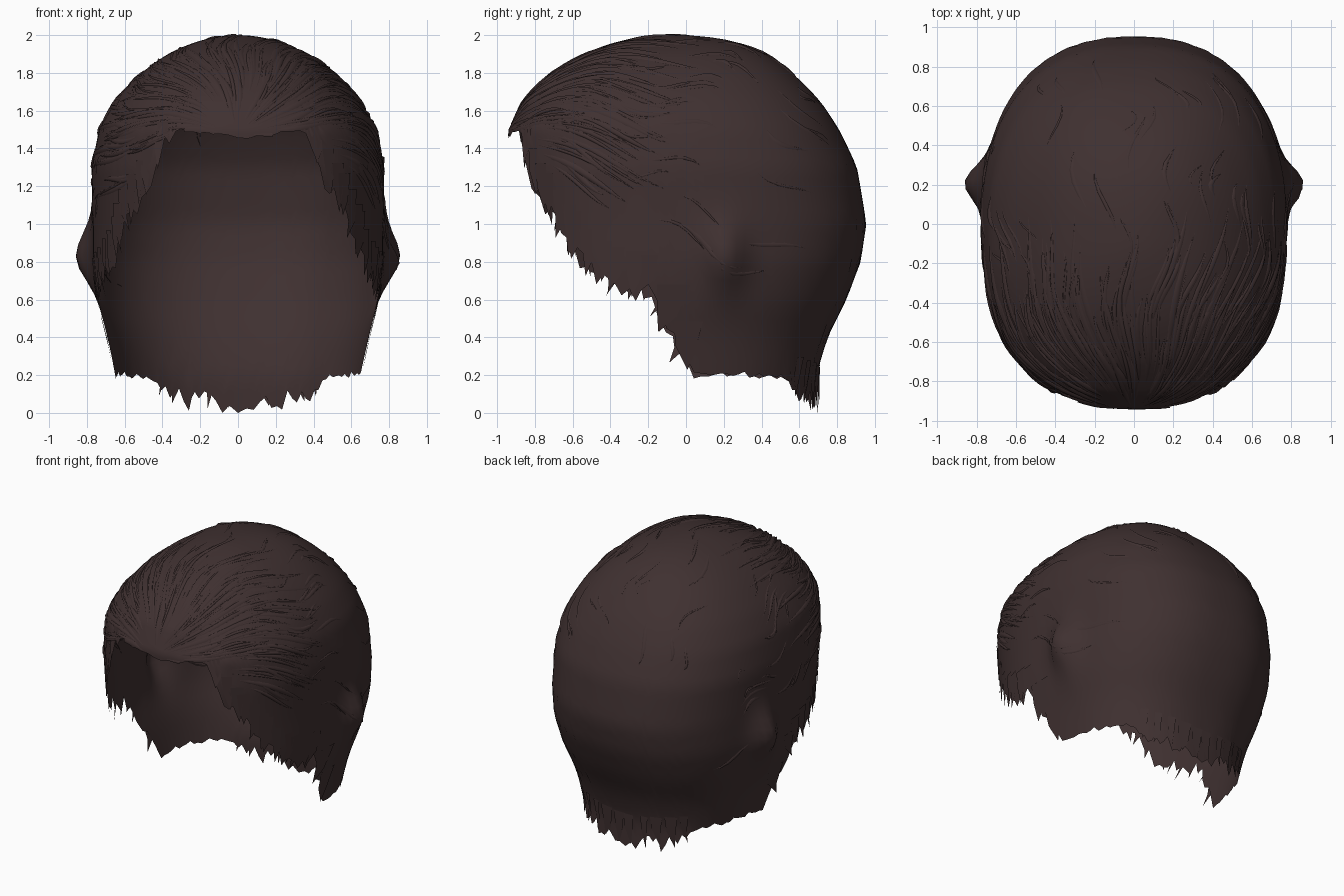
import bpy, bmesh, random
from math import sin, cos, pi, radians, sqrt, exp, copysign
from mathutils import Vector
from mathutils.bvhtree import BVHTree

random.seed(4)
cube = bpy.data.objects.get("Cube")
if cube:
    bpy.data.objects.remove(cube)

# Dark brown hair colour
hair = bpy.data.materials.new("dark_brown_hair")
hair.use_nodes = True
hair.diffuse_color = (0.05, 0.03, 0.03, 1)
hair.node_tree.nodes["Principled BSDF"].inputs["Base Color"].default_value = (0.05, 0.03, 0.03, 1)

# Head outline: height, half width, front, back
OUTLINE = [(2, 0, -.05, -.05), (1.97, .2, -.3, .24), (1.9, .37, -.52, .42),
           (1.8, .51, -.7, .56), (1.65, .65, -.86, .71), (1.5, .735, -.94, .81),
           (1.3, .775, -.95, .905), (1, .77, -.93, .955), (.8, .77, -.9, .925),
           (.6, .745, -.9, .85), (.4, .69, -.85, .75), (.2, .65, -.8, .69), (0, .64, -.8, .7)]
# Hairline: angle from the front, height
HEM = [(0, 1.46), (24, 1.5), (28, 1.4), (32, 1.25), (41, 1.1), (52, .92), (56, .8),
       (69, .68), (80, .64), (84, .6), (89, .42), (95, .2), (109, .21), (139, .19),
       (146, .09), (180, .04)]


def lookup(table, key):
    """Linear interpolation of a table by its first column."""
    for a, b in zip(table, table[1:]):
        if key <= b[0]:
            f = max(0, (key - a[0]) / (b[0] - a[0]))
            return [p + (q - p) * f for p, q in zip(a[1:], b[1:])]
    return list(table[-1][1:])


ROOTED = [(sqrt(2 - z), w, f, b) for z, w, f, b in OUTLINE]


def power(v, e=.84):
    return copysign(abs(v) ** e, v)


def head_point(phi, z):
    w, front, back = lookup(ROOTED, sqrt(max(0, 2 - z)))
    mid, half = (front + back) / 2, (back - front) / 2
    x, y = w * power(sin(phi)), mid - half * power(cos(phi))
    # Bulge where the hair lies over the ears
    swell = exp(-((y - .21) / .11) ** 2 - ((z - .83) / .17) ** 2)
    return Vector((x + copysign(.1 * swell, x), y, z))


def make_object(name, bm, smooth=True):
    mesh = bpy.data.meshes.new(name)
    bm.to_mesh(mesh)
    bm.free()
    mesh.materials.append(hair)
    obj = bpy.data.objects.new(name, mesh)
    bpy.context.collection.objects.link(obj)
    if smooth:
        mesh.polygons.foreach_set("use_smooth", [True] * len(mesh.polygons))
    return obj


# Hair cap: rings running from the crown down to the ragged hairline
COLS, ROWS = 144, 40
bm = bmesh.new()
crown = bm.verts.new((0, -.05, 2))
columns = []
for i in range(COLS):
    phi = 2 * pi * i / COLS
    deg = abs((phi * 180 / pi + 180) % 360 - 180)
    hem = lookup(HEM, deg)[0]
    rag = .015 if deg < 24 else .07 if deg < 92 else .02 if deg < 142 else .06
    hem += random.uniform(-rag, rag) * (1 if i % 3 else .5)
    hem = max(hem, 0)
    column = []
    for j in range(1, ROWS + 1):
        t = j / ROWS
        column.append(bm.verts.new(head_point(phi, 2 - (2 - hem) * t ** 1.7)))
    columns.append(column)
columns[COLS // 2][-1].co.z = 0
for i in range(COLS):
    a, b = columns[i], columns[(i + 1) % COLS]
    bm.faces.new((crown, a[0], b[0]))
    for j in range(ROWS - 1):
        bm.faces.new((a[j], a[j + 1], b[j + 1], b[j]))
bmesh.ops.recalc_face_normals(bm, faces=bm.faces)
tree = BVHTree.FromBMesh(bm)
make_object("hair_cap", bm)

# Strands: tapered ridged ribbons laid on the cap
CENTRE = Vector((0, 0, 1.1))
FRONT = Vector((0, -.93, .36)).normalized()
UP = Vector((0, .36, .93)).normalized()
SIDE = Vector((1, 0, 0))


def strand(bm, spin, start, length, width, lift, steps=9):
    """Sweep back from the forehead along one fan line."""
    rows = []
    for k in range(steps + 1):
        u = k / steps
        ang = start + length * u
        turn = spin + .06 * sin(3 * u + start * 7)
        side = UP * cos(turn) + SIDE * sin(turn)
        ray = FRONT * cos(ang) + side * sin(ang)
        hit = tree.ray_cast(CENTRE, ray)
        if hit[0] is None:
            break
        normal = hit[1] if hit[1].dot(ray) > 0 else -hit[1]
        across = FRONT.cross(side).normalized()
        half = width * sin(pi * min(1, .12 + .88 * u)) + .001
        top = hit[0] + normal * (lift * sin(pi * u) + .002)
        rows.append([bm.verts.new(p) for p in (hit[0] - across * half - normal * .002, top,
                                               hit[0] + across * half - normal * .002)])
    for a, b in zip(rows, rows[1:]):
        for k in range(2):
            bm.faces.new((a[k], a[k + 1], b[k + 1], b[k]))


# Swept front hair, dense near the forehead
bm = bmesh.new()
for n in range(210):
    spin = radians(random.uniform(-100, 100))
    strand(bm, spin, random.uniform(.08, .75), random.uniform(.25, .7),
           random.uniform(.008, .02), random.uniform(.006, .014))
make_object("swept_front_strands", bm)

# Sparse flyaway strands over the crown, sides and back
bm = bmesh.new()
for n in range(70):
    spin = radians(random.uniform(-105, 105))
    strand(bm, spin, random.uniform(.8, 2.1), random.uniform(.1, .4),
           random.uniform(.006, .018), random.uniform(.004, .01), 5)
make_object("crown_strands", bm)


# Pointed locks hanging along the hairline
def lock(bm, deg, top, bottom, width, lean):
    phi = radians(deg)
    points = [(phi - width, top), (phi + width, top), (phi + width * .6, (top + bottom * 2) / 3),
              (phi + lean, bottom), (phi - width * .8, (top + bottom) / 2)]
    verts = []
    for p, z in points:
        co = head_point(p, z)
        out = Vector((co.x, co.y, 0)).normalized()
        verts.append(bm.verts.new(co + out * .006))
    bm.faces.new(verts)


for name, first, last, count, drop in (("temple_locks", 30, 52, 6, .08),
                                       ("sideburn_locks", 54, 92, 8, .06),
                                       ("nape_locks", 146, 178, 5, .05)):
    bm = bmesh.new()
    for mirror in (-1, 1):
        for n in range(count):
            deg = first + (last - first) * n / (count - 1) + random.uniform(-1, 1)
            hem = lookup(HEM, deg)[0]
            lock(bm, mirror * deg, hem + .2, max(0, hem - random.uniform(0, drop)),
                 radians(random.uniform(2, 4)), mirror * radians(random.uniform(-4, 1)))
    make_object(name, bm, False)
